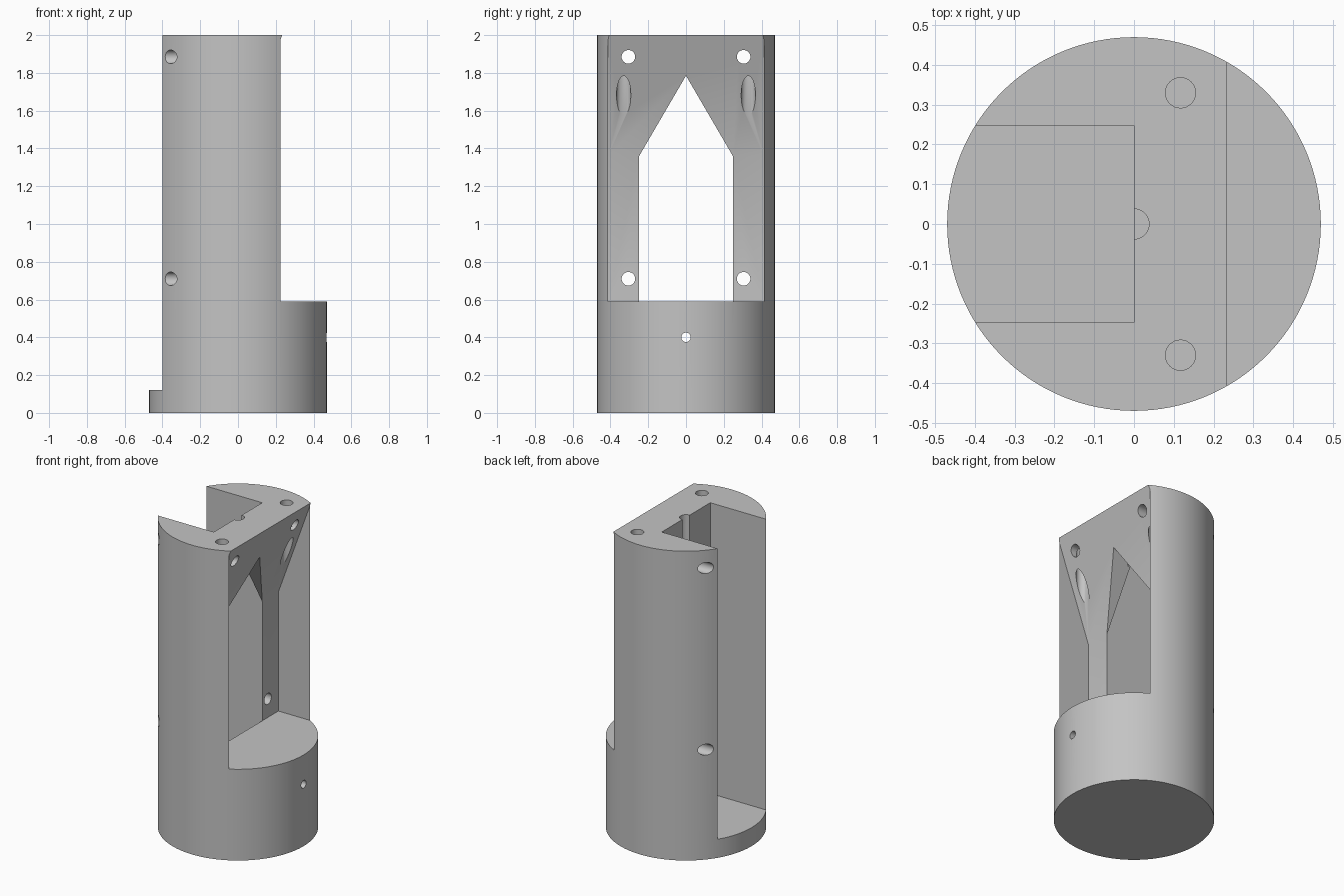
import bpy
import bmesh
from math import radians
from mathutils import Matrix, Vector

cube = bpy.data.objects.get("Cube")
if cube:
    bpy.data.objects.remove(cube, do_unlink=True)

RADIUS, HEIGHT = 0.47, 2.0
SLOT = 0.248       # half width of the rear slot and window
LEDGE = 0.59       # top of the solid base
SHOULDER = 1.36    # where the sloped overhang begins
APEX = 1.785       # peak of the window

grey = bpy.data.materials.new("plain grey")
grey.use_nodes = True
grey.diffuse_color = (0.55, 0.55, 0.55, 1)
grey.node_tree.nodes["Principled BSDF"].inputs["Base Color"].default_value = (0.55, 0.55, 0.55, 1)


def add_object(name, bm):
    bmesh.ops.recalc_face_normals(bm, faces=bm.faces)
    mesh = bpy.data.meshes.new(name)
    bm.to_mesh(mesh)
    bm.free()
    mesh.materials.append(grey)
    obj = bpy.data.objects.new(name, mesh)
    bpy.context.collection.objects.link(obj)
    return obj


def prism(name, points, sweep):
    """Closed outline swept along a vector."""
    bm = bmesh.new()
    face = bm.faces.new([bm.verts.new(p) for p in points])
    result = bmesh.ops.extrude_face_region(bm, geom=[face])
    verts = [v for v in result["geom"] if isinstance(v, bmesh.types.BMVert)]
    bmesh.ops.translate(bm, verts=verts, vec=sweep)
    return add_object(name, bm)


def rod(name, start, end, radius, segments=32):
    """Cylinder between two points."""
    start, end = Vector(start), Vector(end)
    axis = end - start
    turn = axis.to_track_quat('Z', 'Y').to_matrix().to_4x4()
    bm = bmesh.new()
    bmesh.ops.create_cone(bm, cap_ends=True, segments=segments, radius1=radius,
                          radius2=radius, depth=axis.length,
                          matrix=Matrix.Translation((start + end) / 2) @ turn)
    return add_object(name, bm)


body = rod("housing_body", (0, 0, 0), (0, 0, HEIGHT), RADIUS, 128)
bpy.context.view_layer.objects.active = body
body.select_set(True)


def cut(tool):
    """Subtract a tool from the body and discard it."""
    tool.hide_render = True
    mod = body.modifiers.new("cut", 'BOOLEAN')
    mod.operation = 'DIFFERENCE'
    mod.solver = 'EXACT'
    mod.object = tool
    bpy.ops.object.modifier_apply(modifier=mod.name)
    bpy.data.objects.remove(tool, do_unlink=True)


# Peaked window joining the two openings
window = [(-SLOT, LEDGE), (SLOT, LEDGE), (SLOT, SHOULDER), (0, APEX), (-SLOT, SHOULDER)]
cut(prism("window_cutter", [(-0.2, y, z) for y, z in window], (0.8, 0, 0)))

# Tall slot open at the top
slot = [(-0.6, -SLOT), (0, -SLOT), (0, SLOT), (-0.6, SLOT)]
cut(prism("slot_cutter", [(x, y, 0.12) for x, y in slot], (0, 0, HEIGHT)))

# Wide recess under a sloped overhang
slope = (HEIGHT - SHOULDER) / 0.234
top = HEIGHT + 0.1
recess = [(0, LEDGE), (0.6, LEDGE), (0.6, top), ((top - SHOULDER) / slope, top), (0, SHOULDER)]
cut(prism("recess_cutter", [(x, -0.4126, z) for x, z in recess], (0, 0.8252, 0)))

# Screw holes through the pillars, and vertical holes through the overhang
for side in (-1, 1):
    for z in (0.71, 1.885):
        cut(rod("screw_hole_cutter", (-0.6, side * 0.305, z), (0.6, side * 0.305, z), 0.036))
    cut(rod("vertical_hole_cutter", (0.117, side * 0.33, 1.4), (0.117, side * 0.33, top), 0.038))

# Half-round groove in the slot wall, and small pin hole in the base
cut(rod("groove_cutter", (0, 0, 1.5), (0, 0, top), 0.038))
cut(rod("pin_hole_cutter", (-0.1, 0, 0.4), (0.6, 0, 0.4), 0.025))

bpy.ops.object.shade_smooth_by_angle(angle=radians(30))
